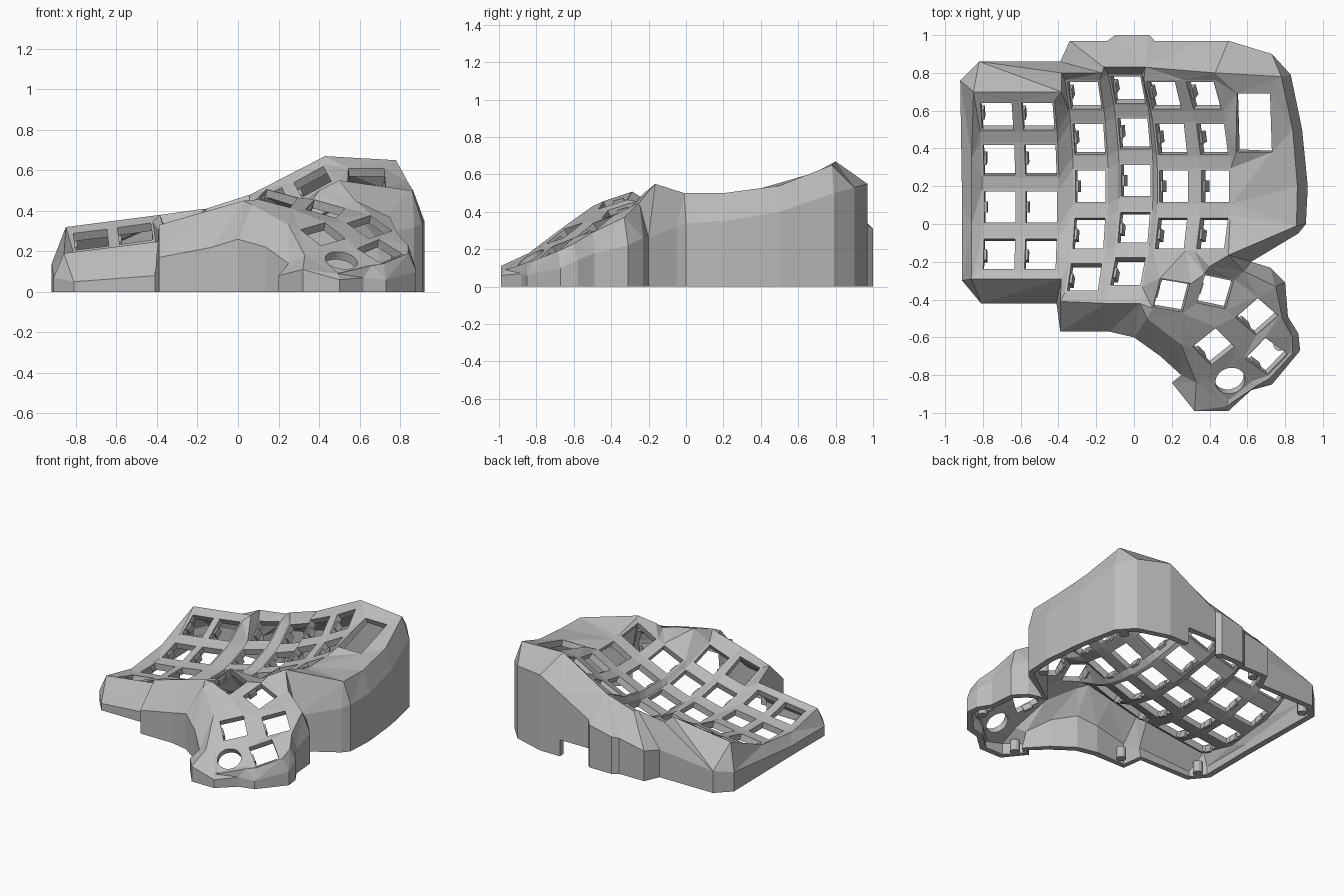
import bpy, bmesh, math
from mathutils import Matrix, Vector
from mathutils.geometry import delaunay_2d_cdt

if "Cube" in bpy.data.objects:
    bpy.data.objects.remove(bpy.data.objects["Cube"], do_unlink=True)

grey = bpy.data.materials.new("plain grey")
grey.use_nodes = True
colour = (0.5, 0.5, 0.5, 1)
grey.diffuse_color = colour
grey.node_tree.nodes["Principled BSDF"].inputs["Base Color"].default_value = colour


def make_object(name, bm):
    mesh = bpy.data.meshes.new(name)
    bm.to_mesh(mesh)
    bm.free()
    mesh.materials.append(grey)
    obj = bpy.data.objects.new(name, mesh)
    bpy.context.collection.objects.link(obj)
    return obj


# Shoulder where the sloped top meets the vertical wall, counter-clockwise
shoulder = [
    (-.82, .86, .16), (-.92, .76, .14), (-.91, .1, .07), (-.91, -.3, .07),
    (-.81, -.42, .05), (-.41, -.42, .08), (-.39, -.57, .17), (-.13, -.57, .22),
    (0, -.6, .26), (.14, -.7, .22), (.25, -.8, .14), (.2, -.84, .08),
    (.32, -.99, .11), (.5, -.99, .06), (.62, -.88, .07), (.73, -.85, .06),
    (.88, -.67, .1), (.87, -.58, .14), (.815, -.49, .18), (.8, -.31, .22),
    (.72, -.23, .26), (.62, -.2, .26), (.87, -.05, .32), (.91, 0, .34),
    (.92, .2, .35), (.89, .5, .4), (.83, .79, .5), (.73, .9, .53),
    (.5, .97, .55), (.34, .97, .46), (.11, .97, .33), (.08, 1, .31),
    (-.1, 1, .27), (-.14, .97, .26), (-.34, .97, .22), (-.39, .86, .2)]
notch_start = 29

# Raised rim around the key field and the thumb cluster
rim = [
    (-.85, .7, .32), (-.86, .35, .17), (-.86, 0, .13), (-.86, -.29, .19),
    (-.385, -.29, .25), (-.39, -.41, .33), (-.15, -.42, .4), (.03, -.42, .45),
    (.07, -.5, .43), (.25, -.64, .33), (.33, -.84, .18), (.49, -.965, .09),
    (.66, -.85, .13), (.72, -.815, .14), (.84, -.685, .19), (.84, -.6, .23),
    (.785, -.5, .29), (.75, -.33, .37), (.58, -.25, .45), (.4, -.225, .5),
    (.5, -.165, .55), (.86, -.01, .5), (.865, .2, .5), (.84, .5, .54),
    (.78, .78, .65), (.43, .8, .67), (.06, .83, .48), (-.16, .83, .41),
    (-.17, .8, .41), (-.385, .8, .38), (-.385, .7, .38)]

# Finger columns: x, y, z of the lowest key, sideways tilt, row numbers
columns = [
    (-.71, .09, .13, .12, range(4)), (-.49, .09, .16, .14, range(4)),
    (-.23, .2, .18, .25, range(5)), (.01, .23, .215, .33, range(5)),
    (.21, .2, .325, .42, range(4)), (.43, .2, .43, .5, range(4))]
bowl_radius, row_angle = 0.96, math.radians(15)

# Thumb keys: x, y, z, turn in degrees, forward slope
thumbs = [(.2, -.38, .46, -12, .38), (.43, -.36, .41, -14, .38),
          (.65, -.49, .32, 45, .6), (.42, -.65, .285, 42, .6),
          (.7, -.7, .2, 50, .6), (.51, -.83, .155, 42, .6)]

points, edges, holes = [], [], []


def add_loop(loop):
    start, n = len(points), len(loop)
    points.extend(Vector(p) for p in loop)
    edges.extend((start + i, start + (i + 1) % n) for i in range(n))
    return [Vector(p) for p in loop]


def ring(matrix, radius, sides):
    step = math.tau / sides
    return [matrix @ Vector((radius * math.cos((i + .5) * step),
                             radius * math.sin((i + .5) * step), 0))
            for i in range(sides)]


def square(matrix, half):
    return ring(matrix, half * math.sqrt(2), 4)


def inside(p, loop):
    hit = False
    for a, b in zip(loop, loop[1:] + loop[:1]):
        if (a.y > p.y) != (b.y > p.y):
            if p.x < a.x + (p.y - a.y) / (b.y - a.y) * (b.x - a.x):
                hit = not hit
    return hit


outline = add_loop(shoulder)
add_loop(rim)

# Finger key sockets on a curved bowl
sockets = []
for x, y, z, tilt, rows in columns:
    base = Matrix.Translation((x, y, z)) @ Matrix.Rotation(-tilt, 4, 'Y')
    for row in rows:
        a = (2 - row) * row_angle
        lift = Vector((0, math.sin(a), 1 - math.cos(a))) * bowl_radius
        m = base @ Matrix.Translation(lift) @ Matrix.Rotation(a, 4, 'X')
        add_loop(square(m, .095))
        holes.append(add_loop(square(m, .083)))
        sockets.append(m)

# Thumb sockets, the last one round
for i, (x, y, z, turn, slope) in enumerate(thumbs):
    lean = Vector((0, 0, 1)).rotation_difference(Vector((.2, -slope, 1)))
    m = (Matrix.Translation((x, y, z)) @ lean.to_matrix().to_4x4()
         @ Matrix.Rotation(math.radians(turn), 4, 'Z'))
    add_loop(square(m, .086))
    if i < 5:
        holes.append(add_loop(square(m, .08)))
        sockets.append(m)
    else:
        holes.append(add_loop(ring(m, .08, 24)))

# Window in the side plate
holes.append(add_loop([(.54, .38, .52), (.73, .38, .52),
                       (.72, .69, .61), (.545, .69, .61)]))

# Top skin, joined across all sockets and rims
flat = [p.to_2d() for p in points]
verts, _, faces, origins, _, _ = delaunay_2d_cdt(flat, edges, [], 0, 1e-5)
bm = bmesh.new()
skin, lookup = [], {}
for i, (p, sources) in enumerate(zip(verts, origins)):
    near = sources[0] if sources else min(
        range(len(flat)), key=lambda k: (flat[k] - p).length)
    skin.append(bm.verts.new((p.x, p.y, points[near].z)))
    for s in sources:
        lookup[s] = skin[i]
for f in faces:
    centre = sum((verts[i] for i in f), Vector((0, 0))) / len(f)
    if inside(centre, outline) and not any(inside(centre, h) for h in holes):
        bm.faces.new([skin[i] for i in f])

# Vertical wall to the ground, with a cable notch at the back
chains = []
for i, p in enumerate(outline):
    levels = [.12, 0] if i in (notch_start, notch_start + 1) else [0]
    chains.append([lookup[i]] + [bm.verts.new((p.x, p.y, z)) for z in levels])
for i, a in enumerate(chains):
    b = chains[(i + 1) % len(chains)]
    if i == notch_start:
        a, b = a[:2], b[:2]
    bm.faces.new(a + b[::-1])
loose = [v for v in bm.verts if not v.link_faces]
bmesh.ops.delete(bm, geom=loose, context='VERTS')
case = make_object("case_shell", bm)
solid = case.modifiers.new("wall thickness", 'SOLIDIFY')
solid.thickness = 0.045
solid.offset = -1

# Clips along one side of every square socket
bm = bmesh.new()
for m in sockets:
    place = m @ Matrix.Translation((-.079, 0, -.04))
    size = Matrix.Diagonal((.018, .06, .05, 1))
    bmesh.ops.create_cube(bm, size=1, matrix=place @ size)
make_object("socket_clips", bm)

# Screw posts inside the bottom edge
bm = bmesh.new()
for x, y in [(-.83, .74), (-.81, -.31), (-.3, -.49), (.3, -.87),
             (.77, -.64), (.82, .05), (.74, .78), (-.28, .89)]:
    bmesh.ops.create_cone(bm, cap_ends=True, segments=16, radius1=.032,
                          radius2=.032, depth=.08,
                          matrix=Matrix.Translation((x, y, .04)))
make_object("screw_posts", bm)
